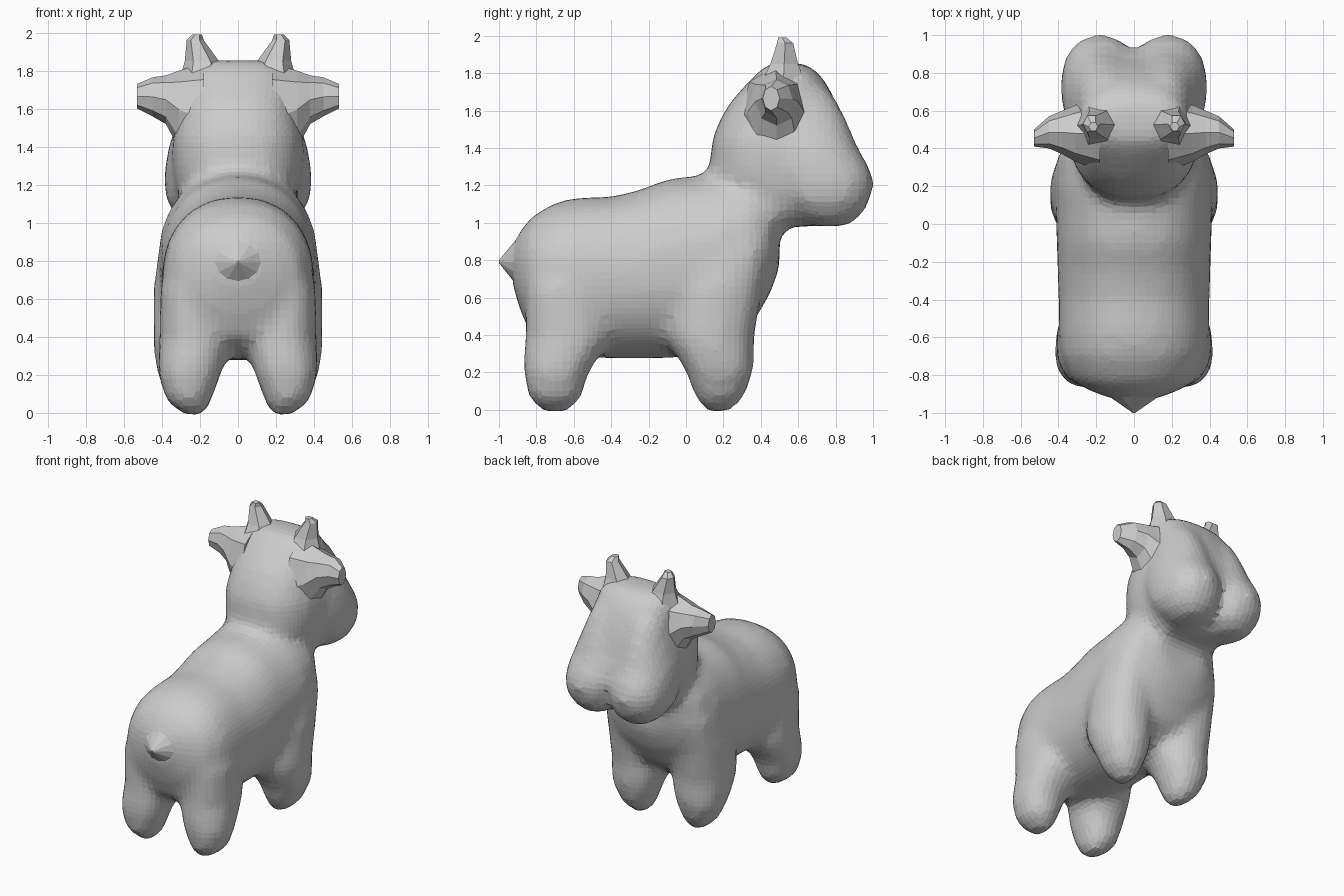
import bpy, bmesh, math


def loft(bm, axis, sections, sides=24, power=2.0):
    """Closed loft; each section = (position, u_min, u_max, v_min, v_max)."""
    rings = []
    for a, u0, u1, v0, v1 in sections:
        ring = []
        for i in range(sides):
            t = 2 * math.pi * i / sides
            c, s = math.cos(t), math.sin(t)
            u = (u0 + u1) / 2 + (u1 - u0) / 2 * math.copysign(abs(c) ** (2 / power), c)
            v = (v0 + v1) / 2 + (v1 - v0) / 2 * math.copysign(abs(s) ** (2 / power), s)
            co = {'X': (a, u, v), 'Y': (u, a, v), 'Z': (u, v, a)}[axis]
            ring.append(bm.verts.new(co))
        rings.append(ring)
    faces = [bm.faces.new(rings[0]), bm.faces.new(rings[-1])]
    for r, q in zip(rings, rings[1:]):
        for i in range(sides):
            j = (i + 1) % sides
            faces.append(bm.faces.new((r[i], r[j], q[j], q[i])))
    bmesh.ops.recalc_face_normals(bm, faces=faces)


def make(name, bm):
    me = bpy.data.meshes.new(name)
    bm.to_mesh(me)
    bm.free()
    ob = bpy.data.objects.new(name, me)
    bpy.context.collection.objects.link(ob)
    return ob


def mirrored(sections, side):
    return [(z, min(side * a, side * b), max(side * a, side * b), c, d)
            for z, a, b, c, d in sections]


bm = bmesh.new()

# torso: y, half width, bottom, top
torso = [(-.93, .10, .68, .88), (-.89, .22, .54, .95), (-.83, .33, .40, 1.03),
         (-.7, .39, .31, 1.11), (-.58, .40, .28, 1.135), (-.4, .40, .275, 1.14),
         (-.25, .405, .275, 1.175), (-.1, .41, .275, 1.235), (.05, .415, .29, 1.25),
         (.2, .42, .34, 1.27), (.35, .39, .45, 1.28),
         (.45, .32, .62, 1.25), (.50, .2, .76, 1.12)]
loft(bm, 'Y', [(y, -w, w, b, t) for y, w, b, t in torso], 32, 2.2)

# neck and head: z, half width, back, front
head = [(.98, .2, .25, .70), (1.05, .28, .2, .82), (1.15, .32, .15, .90),
        (1.25, .34, .12, .93), (1.35, .35, .13, .91), (1.45, .345, .14, .87),
        (1.55, .32, .18, .84), (1.65, .30, .24, .80), (1.75, .29, .33, .75),
        (1.82, .26, .40, .69), (1.855, .17, .46, .62)]
loft(bm, 'Z', [(z, -w, w, b, f) for z, w, b, f in head], 32, 2.4)

# legs and cheeks: z, inner x, outer x, back y, front y
front_leg = [(-.012, .18, .27, .11, .23), (.06, .14, .36, .05, .31),
             (.2, .09, .425, .0, .36), (.29, .06, .44, -.05, .365),
             (.38, .05, .445, -.1, .365), (.65, .08, .445, -.06, .41),
             (.85, .1, .42, .05, .46), (1.0, .12, .37, .15, .45)]
back_leg = [(-.012, .18, .28, -.77, -.63), (.06, .14, .38, -.84, -.56),
            (.2, .09, .42, -.87, -.52), (.29, .06, .42, -.87, -.46),
            (.38, .04, .415, -.86, -.40), (.65, .08, .41, -.86, -.42),
            (.85, .12, .35, -.80, -.45)]
cheek = [(.98, .10, .25, .66, .86), (1.04, .0, .33, .58, .94), (1.12, -.02, .38, .5, .985),
         (1.22, -.03, .39, .45, 1.01), (1.3, -.03, .385, .42, .98),
         (1.4, -.03, .365, .4, .92), (1.55, 0, .32, .37, .86), (1.7, .02, .28, .37, .78)]
for s in (-1, 1):
    for part in (front_leg, back_leg, cheek):
        loft(bm, 'Z', mirrored(part, s), 24, 2.2)

# fuse the body parts into one soft, faceted skin
body = make("body", bm)
rm = body.modifiers.new("fuse", 'REMESH')
rm.mode = 'VOXEL'
rm.voxel_size = .04
sm = body.modifiers.new("soften", 'SMOOTH')
sm.factor = .5
sm.iterations = 6

# ears and horns
ear = [(.18, .28, .68, 1.25, 1.84), (.31, .33, .63, 1.39, 1.80),
       (.38, .37, .60, 1.52, 1.775), (.45, .40, .57, 1.56, 1.765),
       (.53, .41, .50, 1.60, 1.73)]
horn = [(1.74, .06, .31, .38, .66), (1.85, .10, .28, .44, .61),
        (1.96, .18, .27, .48, .58), (1.99, .19, .24, .49, .54)]
for s, label in ((-1, "left"), (1, "right")):
    bm = bmesh.new()
    loft(bm, 'X', [(s * e[0], *e[1:]) for e in ear], 8)
    make(label + "_ear", bm)
    bm = bmesh.new()
    loft(bm, 'Z', mirrored(horn, s), 6)
    make(label + "_horn", bm)

# short pointed tail blending into the rump
bm = bmesh.new()
loft(bm, 'Y', [(-.80, -.29, .29, .52, 1.02), (-.90, -.15, .15, .66, .92),
               (-1.0, -.006, .006, .785, .80)], 12)
make("tail", bm)
